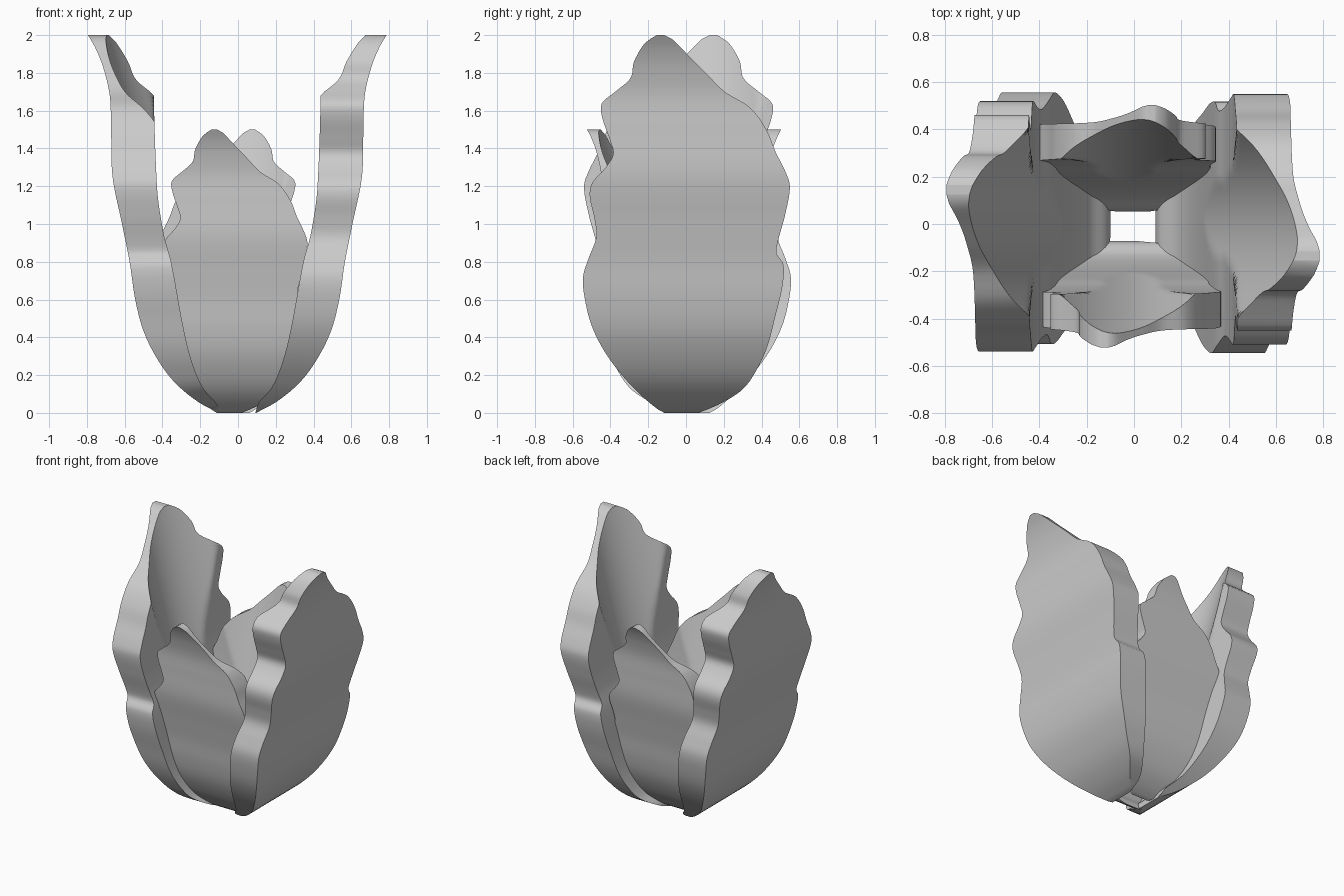
import bpy, bmesh, math

cube = bpy.data.objects.get("Cube")
if cube:
    bpy.data.objects.remove(cube, do_unlink=True)

# Petal shape as (height, offset): wavy edges, outer bulge and thick inner side
LEFT_EDGE = [(0, -.12), (.03, -.17), (.15, -.3), (.3, -.42), (.45, -.5), (.6, -.54),
             (.72, -.55), (.82, -.52), (.93, -.48), (1.03, -.49), (1.15, -.515),
             (1.22, -.5), (1.3, -.43), (1.37, -.39), (1.45, -.41), (1.57, -.45),
             (1.64, -.45), (1.7, -.38), (1.77, -.3), (1.86, -.28), (1.96, -.22), (2, -.16)]
RIGHT_EDGE = [(0, .06), (.04, .16), (.12, .29), (.23, .37), (.35, .425), (.5, .465),
              (.67, .505), (.79, .51), (.84, .475), (.9, .48), (1.05, .52), (1.2, .545),
              (1.28, .52), (1.38, .47), (1.5, .42), (1.62, .33), (1.7, .2),
              (1.8, .1), (1.9, 0), (1.98, -.08), (2, -.12)]
BULGE = [(0, .1), (.06, .21), (.16, .33), (.28, .42), (.43, .495), (.6, .54), (.8, .57),
         (1, .61), (1.25, .66), (1.5, .668), (1.68, .675), (1.83, .71), (1.93, .75), (2, .79)]
INSIDE = [(0, .1), (.05, .11), (.13, .18), (.27, .24), (.45, .285), (.8, .35),
          (.95, .39), (1.2, .425), (2, .45)]
ROWS, COLS = 100, 40


def smooth_at(points, z):
    """Smooth interpolation through (height, offset) points."""
    def slope(i):
        a, b = points[max(i - 1, 0)], points[min(i + 1, len(points) - 1)]
        return (b[1] - a[1]) / (b[0] - a[0])
    for i in range(len(points) - 1):
        (z0, v0), (z1, v1) = points[i], points[i + 1]
        if z <= z1:
            h = z1 - z0
            t = (z - z0) / h
            s = t * t * (3 - 2 * t)
            tangent = t * (1 - t) * h * ((1 - t) * slope(i) - t * slope(i + 1))
            return v0 + (v1 - v0) * s + tangent
    return points[-1][1]


def petal_mesh(material):
    """Thick slab, flat across outside, with a slanted trough cut inside."""
    bm = bmesh.new()
    outer, inner = [], []
    for r in range(ROWS + 1):
        z = 2 * r / ROWS
        lo, hi, out, base = (smooth_at(p, z) for p in (LEFT_EDGE, RIGHT_EDGE, BULGE, INSIDE))
        lean = .28 if z > .17 else 1.2
        row_out, row_in = [], []
        for c in range(COLS + 1):
            y = lo + (hi - lo) * c / COLS
            trough = .2 + lean * (z - .17) - 1.05 * (y - .02) ** 2
            row_out.append(bm.verts.new((out, y, z)))
            row_in.append(bm.verts.new((min(out - .004, max(base, trough)), y, z)))
        outer.append(row_out)
        inner.append(row_in)
    for r in range(ROWS):
        for c in range(COLS):
            for g in (outer, inner):
                bm.faces.new((g[r][c], g[r][c + 1], g[r + 1][c + 1], g[r + 1][c]))
        for c in (0, COLS):
            bm.faces.new((outer[r][c], outer[r + 1][c], inner[r + 1][c], inner[r][c]))
    for r in (0, ROWS):
        for c in range(COLS):
            bm.faces.new((outer[r][c], outer[r][c + 1], inner[r][c + 1], inner[r][c]))
    bmesh.ops.recalc_face_normals(bm, faces=bm.faces)
    mesh = bpy.data.meshes.new("petal")
    bm.to_mesh(mesh)
    bm.free()
    mesh.materials.append(material)
    return mesh


grey = bpy.data.materials.new("plain_grey")
grey.use_nodes = True
grey.diffuse_color = (.6, .6, .6, 1)
grey.node_tree.nodes["Principled BSDF"].inputs["Base Color"].default_value = (.6, .6, .6, 1)

# Two tall side petals and two short ones between them
mesh = petal_mesh(grey)
TALL, SHORT = (1, 1, 1), (.65, .72, .75)
for name, angle, scale, place in (
        ("left_tall_petal", 0, TALL, (-.004, .005, 0)),
        ("right_tall_petal", 180, TALL, (-.004, .005, 0)),
        ("front_short_petal", -90, SHORT, (-.025, -.01, 0)),
        ("back_short_petal", 90, SHORT, (-.025, -.01, 0))):
    petal = bpy.data.objects.new(name, mesh.copy())
    bpy.context.collection.objects.link(petal)
    petal.rotation_euler.z = math.radians(angle)
    petal.scale = scale
    petal.location = place
    bpy.ops.object.select_all(action='DESELECT')
    petal.select_set(True)
    bpy.context.view_layer.objects.active = petal
    bpy.ops.object.shade_smooth_by_angle(angle=math.radians(35))
